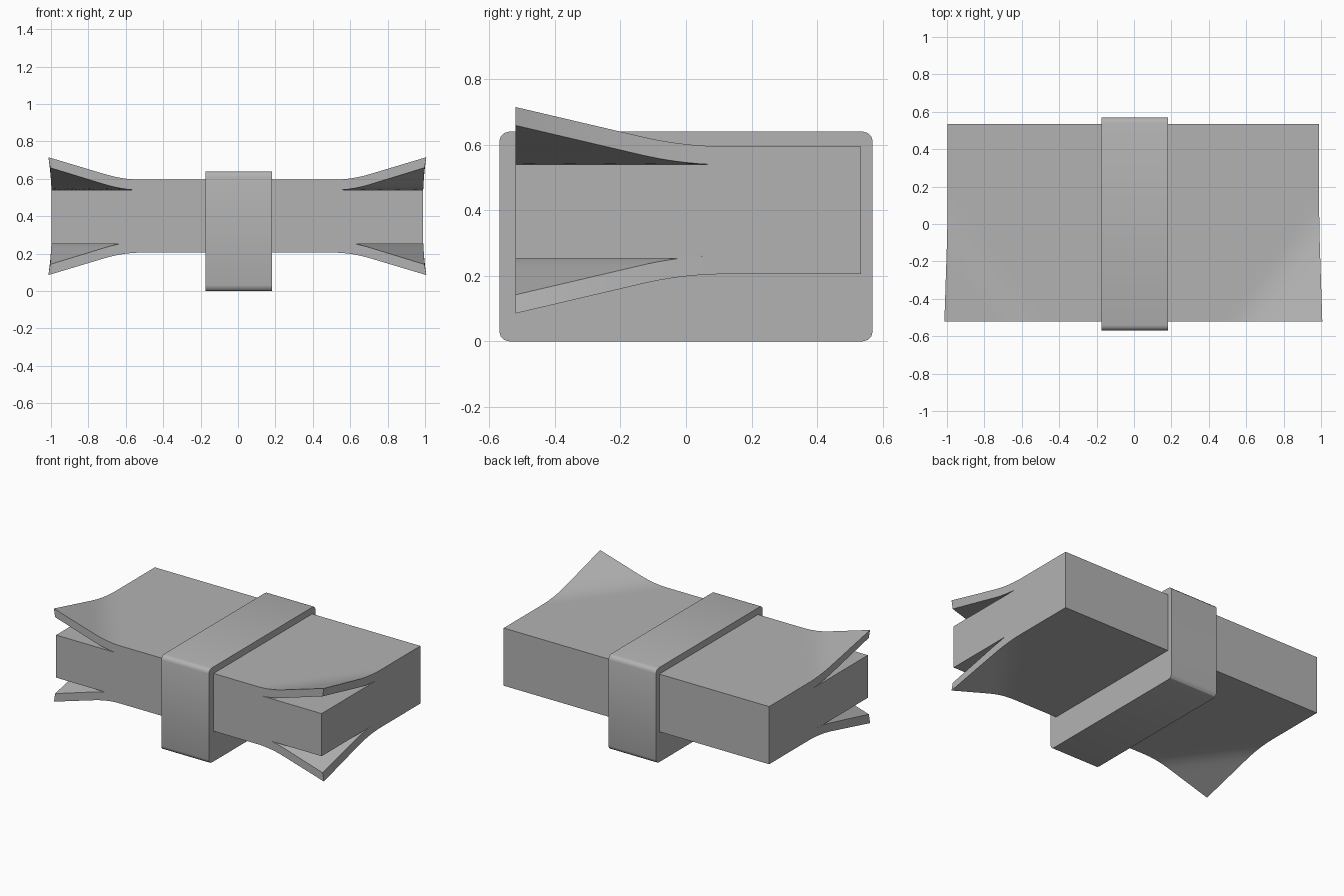
import bpy, bmesh, math
from mathutils import Vector

if "Cube" in bpy.data.objects:
    bpy.data.objects.remove(bpy.data.objects["Cube"], do_unlink=True)

grey = bpy.data.materials.new("plain_grey")
grey.use_nodes = True
colour = (0.45, 0.45, 0.45, 1)
grey.diffuse_color = colour
grey.node_tree.nodes["Principled BSDF"].inputs["Base Color"].default_value = colour

X0, X1 = -0.997, 0.99      # stack width
Y0, Y1 = -0.52, 0.535      # stack depth


def finish(name, bm):
    bmesh.ops.recalc_face_normals(bm, faces=bm.faces)
    mesh = bpy.data.meshes.new(name)
    bm.to_mesh(mesh)
    bm.free()
    mesh.materials.append(grey)
    obj = bpy.data.objects.new(name, mesh)
    bpy.context.collection.objects.link(obj)
    return obj


def smooth(obj):
    bpy.ops.object.select_all(action="DESELECT")
    obj.select_set(True)
    bpy.context.view_layer.objects.active = obj
    bpy.ops.object.shade_smooth_by_angle(angle=math.radians(30))


def box_mesh(low, high):
    bm = bmesh.new()
    bmesh.ops.create_cube(bm, size=1)
    low, high = Vector(low), Vector(high)
    for v in bm.verts:
        v.co = (low + high) / 2 + v.co * (high - low)
    return bm


def curl(x, y):
    """Height that a front corner bends away from the stack."""
    edge = min(x - X0, X1 - x)
    s = max(0, 1 - edge / 0.48 - (y - Y0) / 0.64)
    return 0.15 * (s * s / 0.8 if s < 0.4 else s - 0.2)


def curled_sheet(name, inner_z, outer_z):
    """Thick sheet whose two front corners bend outwards."""
    side = 1 if outer_z > inner_z else -1
    bm = bmesh.new()
    bmesh.ops.create_grid(bm, x_segments=64, y_segments=34, size=0.5)
    inner = list(bm.verts)
    out = bmesh.ops.extrude_face_region(bm, geom=list(bm.faces), use_keep_orig=True)
    outer = [g for g in out["geom"] if isinstance(g, bmesh.types.BMVert)]
    for verts, z, shift in ((inner, inner_z, 0.06), (outer, outer_z, -0.14)):
        for v in verts:
            x = (X0 + X1) / 2 + v.co.x * (X1 - X0)
            y = (Y0 + Y1) / 2 + v.co.y * (Y1 - Y0)
            lift = curl(x, y)
            # the sheet edge tilts as it bends
            v.co = (x + math.copysign(shift * lift, x), y, z + side * lift)
    smooth(finish(name, bm))


# Solid middle of the stack
finish("stack_core", box_mesh((X0, Y0, 0.252), (X1, Y1, 0.54)))

# Bent outer layers
curled_sheet("top_sheet", 0.539, 0.595)
curled_sheet("bottom_sheet", 0.262, 0.205)

# Wrapping band, rounded along its length
band = box_mesh((-0.175, -0.57, 0), (0.181, 0.57, 0.64))
long_edges = [e for e in band.edges
              if abs(e.verts[0].co.x - e.verts[1].co.x) > 0.1]
bmesh.ops.bevel(band, geom=long_edges, offset=0.03, segments=3,
                profile=0.5, affect="EDGES")
smooth(finish("wrapping_band", band))
